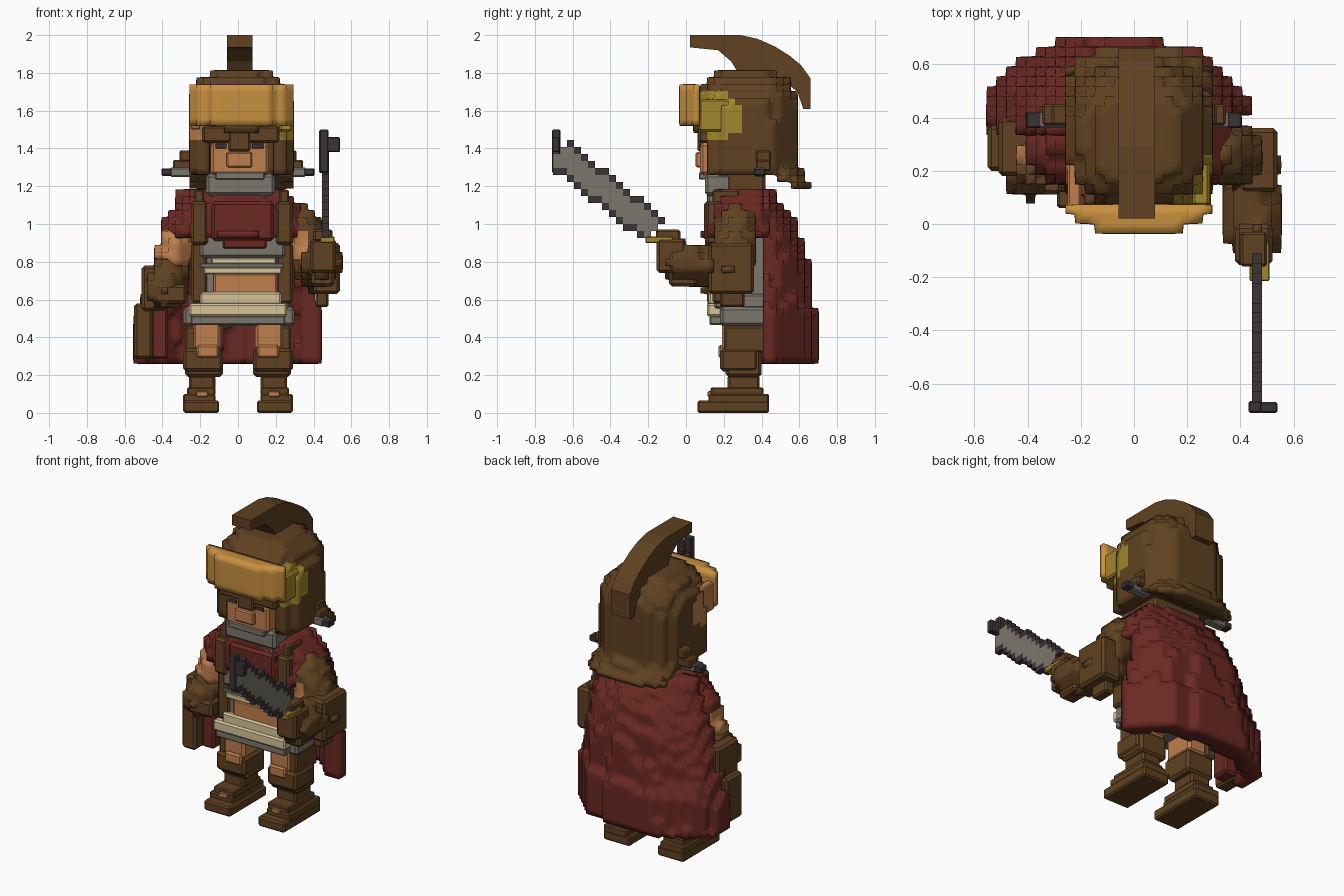
import bpy, bmesh, math
from mathutils import Vector as V

if "Cube" in bpy.data.objects:
    bpy.data.objects.remove(bpy.data.objects["Cube"])

CELL = 2 / 54

def material(name, *rgb):
    m = bpy.data.materials.new(name)
    m.diffuse_color = (*rgb, 1)
    m.use_nodes = True
    m.node_tree.nodes["Principled BSDF"].inputs["Base Color"].default_value = m.diffuse_color
    return m

brown = material("brown leather", 0.115, 0.053, 0.015)
red = material("red cloth", 0.145, 0.022, 0.016)
grey = material("grey iron", 0.20, 0.18, 0.15)
dark = material("dark steel", 0.046, 0.033, 0.036)
orange = material("orange bronze", 0.58, 0.28, 0.05)
gold = material("old gold", 0.36, 0.24, 0.025)
skin = material("tan skin", 0.52, 0.21, 0.075)
cream = material("cream linen", 0.68, 0.55, 0.32)

def finish(name, bm, mats, smooth=False):
    me = bpy.data.meshes.new(name)
    bm.to_mesh(me)
    bm.free()
    for m in mats:
        me.materials.append(m)
    me.polygons.foreach_set("use_smooth", [smooth] * len(me.polygons))
    ob = bpy.data.objects.new(name, me)
    bpy.context.collection.objects.link(ob)
    return ob

def box(name, mat, *r):
    """Slightly bevelled box from x0, x1, y0, y1, z0, z1."""
    bm = bmesh.new()
    bmesh.ops.create_cube(bm, size=1)
    size = [r[2 * i + 1] - r[2 * i] for i in range(3)]
    for v in bm.verts:
        v.co = [r[2 * i] + (v.co[i] + 0.5) * size[i] for i in range(3)]
    ob = finish(name, bm, [mat])
    ob.modifiers.new("bevel", "BEVEL").width = min(0.016, 0.15 * min(size))

def stepped(name, mats, inside, lo, hi, rule=None, soft=0.4):
    """Fill a grid where inside(point) holds and skin it: the stair-stepped look."""
    rng = [range(math.floor(lo[i] / CELL), math.ceil(hi[i] / CELL) + 1) for i in range(3)]
    mid = lambda c: V([(k + 0.5) * CELL for k in c])
    cells = {(i, j, k) for i in rng[0] for j in rng[1] for k in rng[2] if inside(mid((i, j, k)))}
    bm, verts = bmesh.new(), {}
    for c in sorted(cells):
        for a, s in ((a, s) for a in range(3) for s in (0, 1)):
            nb = list(c)
            nb[a] += 2 * s - 1
            if tuple(nb) in cells:
                continue
            ring = []
            for du, dv in ((0, 0), (1, 0), (1, 1), (0, 1)):
                q = list(c)
                q[a], q[(a + 1) % 3], q[(a + 2) % 3] = q[a] + s, q[(a + 1) % 3] + du, q[(a + 2) % 3] + dv
                if tuple(q) not in verts:
                    verts[tuple(q)] = bm.verts.new([k * CELL for k in q])
                ring.append(verts[tuple(q)])
            f = bm.faces.new(ring if s else ring[::-1])
            f.material_index = rule(mid(c), a) if rule else 0
    mod = finish(name, bm, mats, soft > 0).modifiers.new("soften", "SMOOTH")
    mod.factor, mod.iterations = soft, 1

def limb(name, mats, a, b, r, rule=None):
    a, b = V(a), V(b)
    def inside(p):
        t = max(0, min(1, (p - a).dot(b - a) / (b - a).length_squared))
        return (p - a - t * (b - a)).length < r
    stepped(name, mats, inside, [min(u, v) - r for u, v in zip(a, b)],
            [max(u, v) + r for u, v in zip(a, b)], rule)

def lerp(z, table):
    for (z0, v0), (z1, v1) in zip(table, table[1:]):
        if z <= z1:
            return v0 + (v1 - v0) * max(0, (z - z0) / (z1 - z0))
    return table[-1][1]

# parts made in mirrored pairs: legs, boots and fittings below the helmet
pairs = (("sole", brown, .10, .29, .06, .44, 0, .065), ("boot", brown, .12, .29, .12, .44, .05, .10),
         ("instep", brown, .12, .27, .13, .41, .09, .135), ("toe_strap", skin, .16, .22, .115, .14, .085, .115),
         ("ankle", brown, .12, .26, .22, .39, .12, .20), ("shin", brown, .08, .28, .21, .40, .19, .34),
         ("greave", brown, .08, .29, .18, .38, .22, .34), ("knee", skin, .10, .22, .172, .30, .29, .36),
         ("thigh", skin, .09, .24, .19, .40, .33, .48), ("thigh_strap", brown, .21, .28, .20, .42, .32, .46))
fittings = (("side_pin", grey, .22, .36, .36, .42, 1.25, 1.30), ("pin_cap", dark, .35, .405, .36, .42, 1.255, 1.295),
            ("side_fitting", brown, .24, .345, .37, .45, 1.28, 1.34), ("fitting_top", brown, .24, .31, .37, .45, 1.33, 1.39))
for s, side in ((-1, "left_"), (1, "right_")):
    for name, mat, x0, x1, *r in pairs + fittings:
        box(side + name, mat, *sorted((s * x0, s * x1)), *r)

# skirt and torso
box("skirt_hem", grey, -0.29, 0.30, 0.18, 0.45, 0.46, 0.56)
box("skirt_band", grey, -0.26, 0.27, 0.15, 0.45, 0.55, 0.63)
box("skirt_front", cream, -0.26, 0.26, 0.11, 0.20, 0.51, 0.58)
box("skirt_front_top", cream, -0.20, 0.23, 0.12, 0.20, 0.57, 0.64)
box("skirt_front_hem", grey, -0.25, 0.25, 0.125, 0.20, 0.465, 0.515)
box("torso", grey, -0.22, 0.24, 0.15, 0.46, 0.60, 0.95)
box("belly", skin, -0.13, 0.21, 0.13, 0.20, 0.63, 0.74)
box("waist_band", cream, -0.18, 0.23, 0.13, 0.20, 0.735, 0.77)
box("waist_plate", grey, -0.20, 0.24, 0.13, 0.20, 0.77, 0.79)
box("rib_band", cream, -0.14, 0.20, 0.13, 0.20, 0.79, 0.82)
box("chest_plate", grey, -0.20, 0.25, 0.12, 0.22, 0.82, 0.95)

# shoulders, scarf and straps
def in_shoulders(p):
    w = lerp(p.z, [(0.95, 0.40), (1.06, 0.36), (1.17, 0.25)])
    d = lerp(p.z, [(0.95, 0.21), (1.17, 0.18)])
    return abs((p.x - 0.01) / w) ** 2.6 + abs((p.y - 0.30) / d) ** 2.6 < 1
stepped("shoulders", [red], in_shoulders, (-0.42, 0.05, 0.94), (0.42, 0.55, 1.13))
box("scarf_front", red, -0.14, 0.19, 0.095, 0.20, 0.91, 1.12)
box("scarf_tip", red, -0.08, 0.15, 0.10, 0.20, 0.87, 0.92)
for x0, x1 in ((-0.25, -0.16), (0.20, 0.29)):
    box("shoulder_strap", brown, x0, x1, 0.105, 0.25, 0.89, 1.12)
    box("strap_top", brown, x0 + 0.02, x1 - 0.02, 0.14, 0.28, 1.10, 1.18)
    box("side_strap", brown, x0, x1, 0.14, 0.30, 0.58, 0.90)

# cape: a curved shell that widens downwards, longer on its left
back = [(0.28, 0.71), (0.53, 0.70), (0.57, 0.665), (0.80, 0.65), (1.0, 0.585), (1.17, 0.46)]
def in_cape(p):
    t = (1.16 - p.z) / 0.88
    cy = 0.38 if p.z < 0.95 else 0.34
    rx, ry = 0.33 + 0.165 * min(1, t * 1.3), lerp(p.z, back) - cy
    fold = 1 + 0.06 * math.sin(p.x * 26 + 2 * t)
    dx, dy = p.x + 0.06 * t, p.y - cy
    outer = abs(dx / rx) ** 2.2 + abs(dy / ry) ** 2.2 < fold
    inner = abs(dx / (rx - 0.09)) ** 2.2 + abs(dy / max(0.05, ry - 0.13)) ** 2.2 < fold
    return p.y > (0.33 if p.x < 0 else 0.41) and outer and (not inner or p.z > 1.0)
stepped("cape", [red], in_cape, (-0.6, 0.3, 0.28), (0.5, 0.72, 1.13))

# left arm with hanging guard
limb("left_upper_arm", [skin, red], (-0.30, 0.28, 1.0), (-0.34, 0.25, 0.84), 0.10, lambda p, a: int(p.z > 0.97))
limb("left_forearm", [brown], (-0.36, 0.24, 0.74), (-0.40, 0.19, 0.65), 0.10)
box("left_guard", brown, -0.55, -0.45, 0.20, 0.37, 0.285, 0.58)
box("left_guard_top", brown, -0.51, -0.38, 0.18, 0.40, 0.54, 0.78)
box("left_guard_lining", red, -0.46, -0.37, 0.28, 0.40, 0.285, 0.56)
box("left_hand", brown, -0.44, -0.27, 0.11, 0.26, 0.58, 0.68)

# right arm
limb("right_upper_arm", [brown, skin], (0.33, 0.27, 0.98), (0.42, 0.23, 0.76), 0.12,
     lambda p, a: int(p.x < 0.37 and 0.82 < p.z < 0.96 and p.y < 0.25))
limb("right_forearm", [brown], (0.42, 0.20, 0.76), (0.45, -0.03, 0.80), 0.11)
box("right_elbow", brown, 0.40, 0.54, 0.12, 0.36, 0.63, 0.90)
box("right_elbow_tip", brown, 0.41, 0.48, 0.18, 0.31, 0.56, 0.66)
box("right_hand", brown, 0.38, 0.52, -0.155, 0.00, 0.74, 0.92)
box("right_wrist", brown, 0.39, 0.51, -0.09, 0.06, 0.67, 0.80)
box("right_thumb", brown, 0.40, 0.50, -0.16, -0.03, 0.91, 0.97)

# blade: grey flats inside a dark rim, gold grip, dark hooked tip
A, D = V((0, -0.19, 0.985)), V((0, -0.78, 0.625)).normalized()
def blade_offset(p):
    q = V((0, p.y, p.z)) - A
    return q.dot(D), abs(q.y * D.z - q.z * D.y)
def in_blade(p):
    t, d = blade_offset(p)
    return 0.445 < p.x < 0.48 and -0.03 < t < 0.62 and d < 0.082 and p.z > 0.93
stepped("blade", [dark, grey], in_blade, (0.40, -0.72, 0.9), (0.5, -0.1, 1.45),
        lambda p, a: int(a == 0 and blade_offset(p)[1] < 0.056), 0)
box("blade_grip", gold, 0.435, 0.51, -0.215, -0.07, 0.90, 0.935)
box("blade_tip", dark, 0.43, 0.48, -0.71, -0.665, 1.27, 1.50)
box("blade_hook", dark, 0.47, 0.54, -0.71, -0.67, 1.38, 1.46)

# head
box("neck", brown, -0.17, 0.19, 0.16, 0.42, 1.10, 1.28)
box("face", skin, -0.145, 0.165, 0.075, 0.25, 1.26, 1.43)
box("nose", skin, -0.06, 0.075, 0.05, 0.10, 1.30, 1.38)
box("nose_guard", brown, -0.05, 0.065, 0.06, 0.12, 1.385, 1.50)
box("brow", brown, -0.19, 0.22, 0.065, 0.15, 1.43, 1.52)
for x in (-0.09, 0.105):
    box("eye", dark, x - 0.03, x + 0.03, 0.069, 0.078, 1.40, 1.425)
box("beard", grey, -0.17, 0.195, 0.10, 0.24, 1.15, 1.265)
box("beard_tip", grey, -0.13, 0.16, 0.115, 0.24, 1.09, 1.16)
box("moustache", grey, -0.12, 0.14, 0.068, 0.12, 1.235, 1.275)

# helmet: rounded block with face opening, flared neck guard and coloured temples
def in_helmet(p):
    flare = max(0, 1.30 - p.z) * 0.65 if p.y > 0.40 else 0
    dx, dy = abs(p.x - 0.015) / (0.275 + flare * 0.6), abs(p.y - 0.325) / (0.275 + flare)
    up = max(0, (p.z - 1.52) / 0.305)
    if p.z < 1.47 and (p.y < 0.22 and abs(p.x - 0.01) < 0.16 or p.y < 0.10):
        return False
    if p.z < lerp(p.y, [(0.1, 1.27), (0.4, 1.27), (0.56, 1.20)]):
        return False
    return dx ** 3 + dy ** 3 + up ** 3 < 1 and p.z < 1.815
def temple(p, a):
    near = ((p.y - 0.15) / 0.155) ** 2 + ((p.z - 1.57) / 0.13) ** 2 < 1 and abs(p.x) > 0.14
    return near * (1 if p.x > 0 else 2)
stepped("helmet", [brown, gold, skin], in_helmet, (-0.35, 0, 1.18), (0.38, 0.7, 1.82), temple)
box("right_temple_plate", gold, 0.22, 0.285, 0.07, 0.28, 1.49, 1.66)
box("left_temple_plate", skin, -0.25, -0.20, 0.06, 0.24, 1.50, 1.68)

# visor band
def in_visor(p):
    dx, dy = abs(p.x - 0.018) / 0.285, abs(p.y - 0.32) / 0.355
    return dx ** 4 + dy ** 4 < 1 and p.y < 0.09 and 1.52 < p.z < 1.735
stepped("visor", [orange, skin], in_visor, (-0.3, -0.06, 1.5), (0.33, 0.15, 1.75),
        lambda p, a: int(a == 0 and p.x < 0))

# crest: arched profile extruded across x
profile = [(0.02, 2.0), (0.29, 2.0), (0.38, 1.98), (0.47, 1.94), (0.55, 1.89), (0.61, 1.84),
           (0.66, 1.77), (0.66, 1.61), (0.62, 1.61), (0.59, 1.70), (0.54, 1.74), (0.46, 1.76),
           (0.38, 1.79), (0.27, 1.81), (0.24, 1.86), (0.17, 1.92), (0.02, 1.935)]
bm = bmesh.new()
face = bm.faces.new([bm.verts.new((-0.058, y, z)) for y, z in profile])
ext = bmesh.ops.extrude_face_region(bm, geom=[face])
bmesh.ops.translate(bm, vec=(0.136, 0, 0), verts=[g for g in ext["geom"] if isinstance(g, bmesh.types.BMVert)])
bmesh.ops.recalc_face_normals(bm, faces=bm.faces)
finish("crest", bm, [brown])
